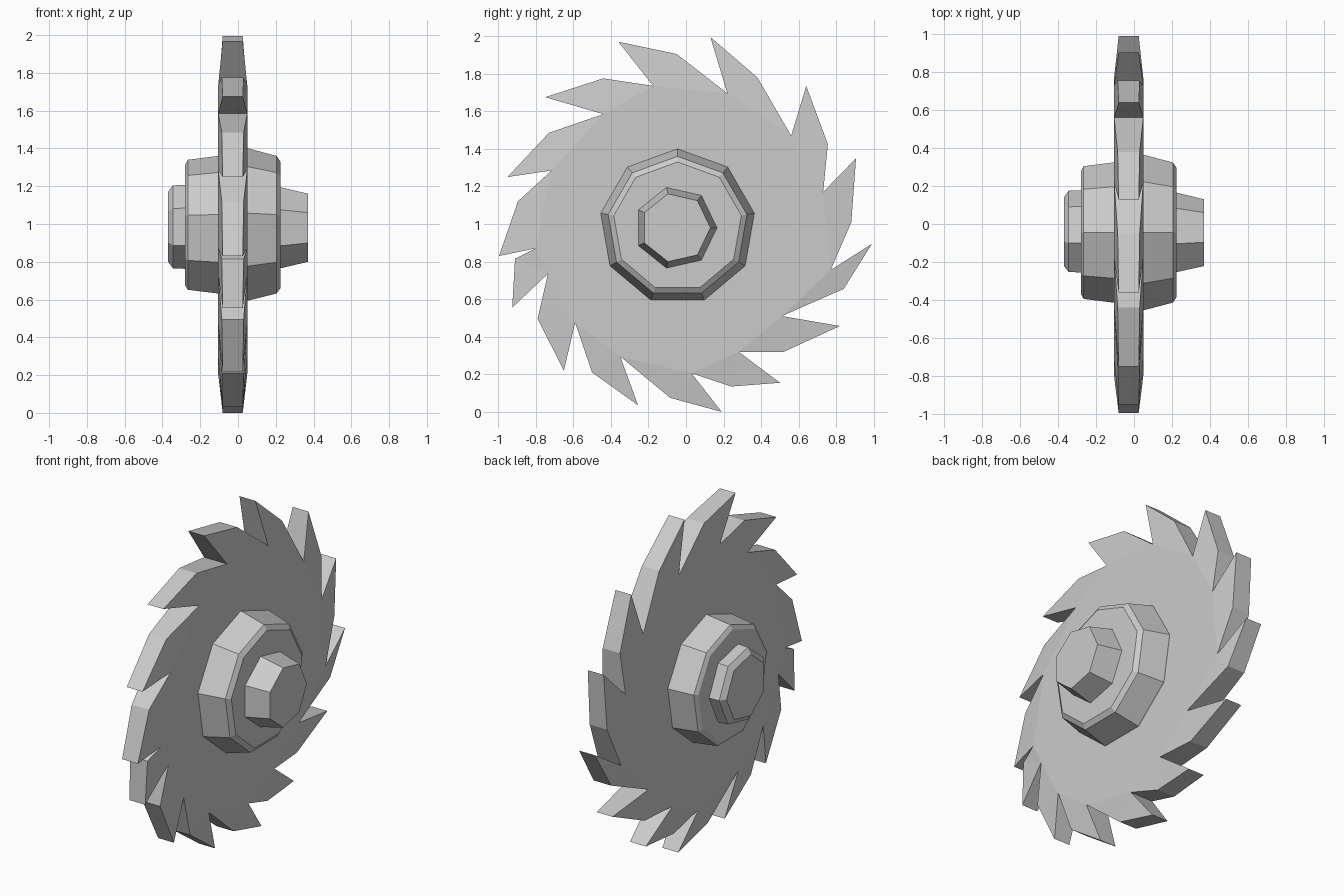
import bpy, bmesh
from math import cos, sin, radians, hypot

if "Cube" in bpy.data.objects:
    bpy.data.objects.remove(bpy.data.objects["Cube"])

MID = -0.028          # middle plane of the blade along x


def finish(name, bm):
    bmesh.ops.recalc_face_normals(bm, faces=bm.faces)
    mesh = bpy.data.meshes.new(name)
    bm.to_mesh(mesh)
    bm.free()
    obj = bpy.data.objects.new(name, mesh)
    bpy.context.collection.objects.link(obj)
    return obj


def lathe(name, rings, sides, phase, cy, cz):
    """Faceted closed loft along x through (x, radius) rings."""
    bm = bmesh.new()
    loops = []
    for x, r in rings:
        angles = [radians(phase + 360 * i / sides) for i in range(sides)]
        loops.append([bm.verts.new((x, cy + r * cos(a), cz + r * sin(a))) for a in angles])
    for a, b in zip(loops, loops[1:]):
        for i in range(sides):
            j = (i + 1) % sides
            bm.faces.new((a[i], a[j], b[j], b[i]))
    bm.faces.new(loops[0])
    bm.faces.new(loops[-1])
    return finish(name, bm)


# Irregular hand-cut teeth, clockwise from the top: valley, tip, back (y, z)
teeth = [
    ((.22, 1.695), (.13, 1.995), (.38, 1.78)),
    ((.56, 1.47), (.64, 1.735), (.755, 1.425)),
    ((.73, 1.17), (.905, 1.35), (.88, 1.01)),
    ((.77, .755), (.99, .895), (.84, .655)),
    ((.51, .51), (.82, .457), (.52, .32)),
    ((.28, .32), (.50, .155), (.24, .135)),
    ((.03, .205), (.19, .0), (-.085, .075)),
    ((-.35, .295), (-.255, .035), (-.50, .21)),
    ((-.59, .475), (-.65, .22), (-.79, .495)),
    ((-.735, .735), (-.925, .555), (-.91, .815)),
    ((-.80, .87), (-.995, .83), (-.895, 1.12)),
    ((-.715, 1.285), (-.95, 1.25), (-.73, 1.485)),
    ((-.44, 1.585), (-.75, 1.675), (-.44, 1.775)),
    ((-.175, 1.735), (-.36, 1.97), (-.05, 1.905)),
]

# Blade: flat disc between the valleys, teeth thinning toward the tips
bm = bmesh.new()
half = (.077, .053, .058)
caps = []
for side in (-1, 1):
    loop = [bm.verts.new((MID + side * half[k], *p)) for t in teeth for k, p in enumerate(t)]
    n = len(loop)
    bm.faces.new(loop[::3])
    for i in range(0, n, 3):
        v, tip, back, nxt = loop[i], loop[i + 1], loop[i + 2], loop[(i + 3) % n]
        bm.faces.new((v, tip, back))
        bm.faces.new((v, back, nxt))
    caps.append(loop)
for i in range(n):
    j = (i + 1) % n
    bm.faces.new((caps[0][i], caps[0][j], caps[1][j], caps[1][i]))
finish("saw_blade", bm)

# Hub collars on both sides
lathe("right_hub", [(MID, .42), (.055, .415), (.205, .375), (.225, .345)], 9, 90, -.045, .985)
lathe("left_hub", [(MID, .375), (-.11, .375), (-.265, .355), (-.28, .33)], 9, 90, -.045, .985)

# Axle ends
lathe("right_axle", [(.15, .222), (.225, .22), (.37, .185)], 7, 0, -.055, .98)
lathe("left_axle", [(-.2, .228), (-.28, .228), (-.345, .225), (-.37, .19)], 7, 0, -.05, .985)
